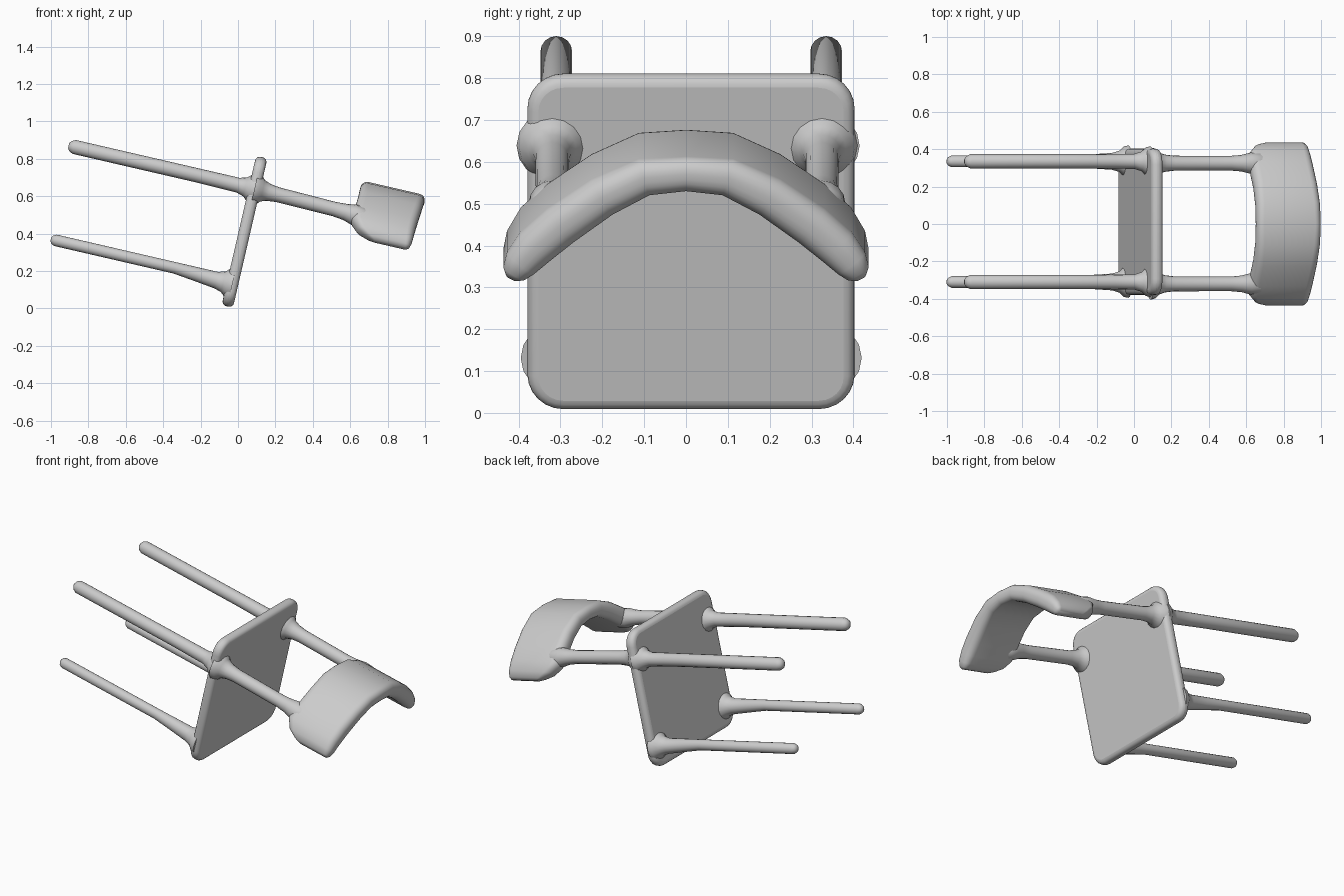
import bpy, bmesh, math
from mathutils import Matrix, Vector

if "Cube" in bpy.data.objects:
    bpy.data.objects.remove(bpy.data.objects["Cube"])

# Chair tipped over: local X runs from feet to backrest, Z from seat front to seat back
POSE = Matrix.Translation((0.035, 0, 0.41)) @ Matrix.Rotation(math.radians(13), 4, 'Y')

grey = bpy.data.materials.new("plain_grey")
grey.diffuse_color = (0.6, 0.6, 0.6, 1)
grey.use_nodes = True
grey.node_tree.nodes["Principled BSDF"].inputs["Base Color"].default_value = grey.diffuse_color


def finish(name, bm, bevel=0):
    bmesh.ops.recalc_face_normals(bm, faces=bm.faces)
    me = bpy.data.meshes.new(name)
    bm.to_mesh(me)
    bm.free()
    me.materials.append(grey)
    ob = bpy.data.objects.new(name, me)
    bpy.context.collection.objects.link(ob)
    ob.matrix_world = POSE
    if bevel:
        mod = ob.modifiers.new("round_edges", 'BEVEL')
        mod.width, mod.segments = bevel, 4
        mod.limit_method, mod.angle_limit = 'ANGLE', math.radians(40)
    bpy.ops.object.select_all(action='DESELECT')
    ob.select_set(True)
    bpy.context.view_layer.objects.active = ob
    bpy.ops.object.shade_smooth_by_angle(angle=math.radians(50))
    return ob


def loft(name, rings):
    """Skin a list of closed rings and cap both ends."""
    bm = bmesh.new()
    rows = [[bm.verts.new(p) for p in ring] for ring in rings]
    n = len(rows[0])
    for a, b in zip(rows, rows[1:]):
        for i in range(n):
            j = (i + 1) % n
            bm.faces.new((a[i], a[j], b[j], b[i]))
    bm.faces.new(rows[0])
    bm.faces.new(rows[-1])
    return finish(name, bm)


def rod(name, y, profile, sides=16):
    """Round rod along X; profile points are (x, z, radius)."""
    angles = [2 * math.pi * i / sides for i in range(sides)]
    loft(name, [[(x, y + r * math.cos(a), z + r * math.sin(a)) for a in angles]
                for x, z, r in profile])


# Seat: rounded board
bm = bmesh.new()
bmesh.ops.create_cube(bm, size=1, matrix=Matrix.Translation((0, 0.012, 0))
                      @ Matrix.Diagonal((0.062, 0.782, 0.82, 1)))
corners = [e for e in bm.edges if abs(e.verts[0].co.x - e.verts[1].co.x) > 0.01]
bmesh.ops.bevel(bm, geom=corners, offset=0.085, segments=6, profile=0.5, affect='EDGES')
finish("seat", bm, bevel=0.026)


def leg_profile(end, z, r, sag):
    """Rounded foot, straight shaft, flare into the seat."""
    return [(end, z, r * 0.35), (end + r * 0.25, z, r * 0.72), (end + r * 0.8, z, r),
            (-0.32, z, r), (-0.2, z - sag * 0.5, r + sag * 0.5), (-0.09, z - sag, r + sag),
            (-0.05, z - sag, r + sag + 0.012), (-0.025, z - sag, r + sag + 0.035), (0, z - sag, r + sag + 0.04)]


# Legs and back posts, left and right
for side, leg_y, post_y in (("left", -0.31, -0.32), ("right", 0.335, 0.325)):
    rod("back_leg_" + side, leg_y, leg_profile(-1.02, 0.237, 0.038, 0.002))
    rod("front_leg_" + side, leg_y, leg_profile(-1.0, -0.272, 0.031, 0.014))
    rod("back_post_" + side, post_y, [
        (0, 0.235, 0.085), (0.027, 0.235, 0.078), (0.045, 0.235, 0.058), (0.08, 0.234, 0.046),
        (0.13, 0.233, 0.04), (0.44, 0.226, 0.039), (0.5, 0.224, 0.044),
        (0.55, 0.22, 0.056), (0.6, 0.215, 0.056), (0.66, 0.215, 0.03)])

# Backrest: half of the arched band as (y, z, low x, high x, half thickness), mirrored
half = [(0, 0.366, 0.55, 0.902, 0.042), (0.1, 0.357, 0.55, 0.9, 0.046),
        (0.2, 0.307, 0.55, 0.896, 0.05), (0.3, 0.235, 0.545, 0.89, 0.052),
        (0.36, 0.183, 0.545, 0.887, 0.05), (0.395, 0.143, 0.585, 0.885, 0.042),
        (0.411, 0.118, 0.64, 0.878, 0.03), (0.417, 0.106, 0.68, 0.865, 0.014)]
stations = [(-y, *rest) for y, *rest in reversed(half[1:])] + half
rings = []
for i, (y, z, x0, x1, h) in enumerate(stations):
    p, q = stations[max(i - 1, 0)], stations[min(i + 1, len(stations) - 1)]
    tangent = Vector((0, q[0] - p[0], q[1] - p[1])).normalized()
    normal = Vector((0, -tangent.z, tangent.y))
    r = h * 0.85
    ring = []
    for k, (cx, cn) in enumerate(((x1 - r, h - r), (x0 + r, h - r), (x0 + r, r - h), (x1 - r, r - h))):
        for s in range(6):
            a = math.pi / 2 * (k + s / 5)
            ring.append(Vector((cx + r * math.cos(a), y, z)) + normal * (cn + r * math.sin(a)))
    rings.append(ring)
loft("backrest", rings)
